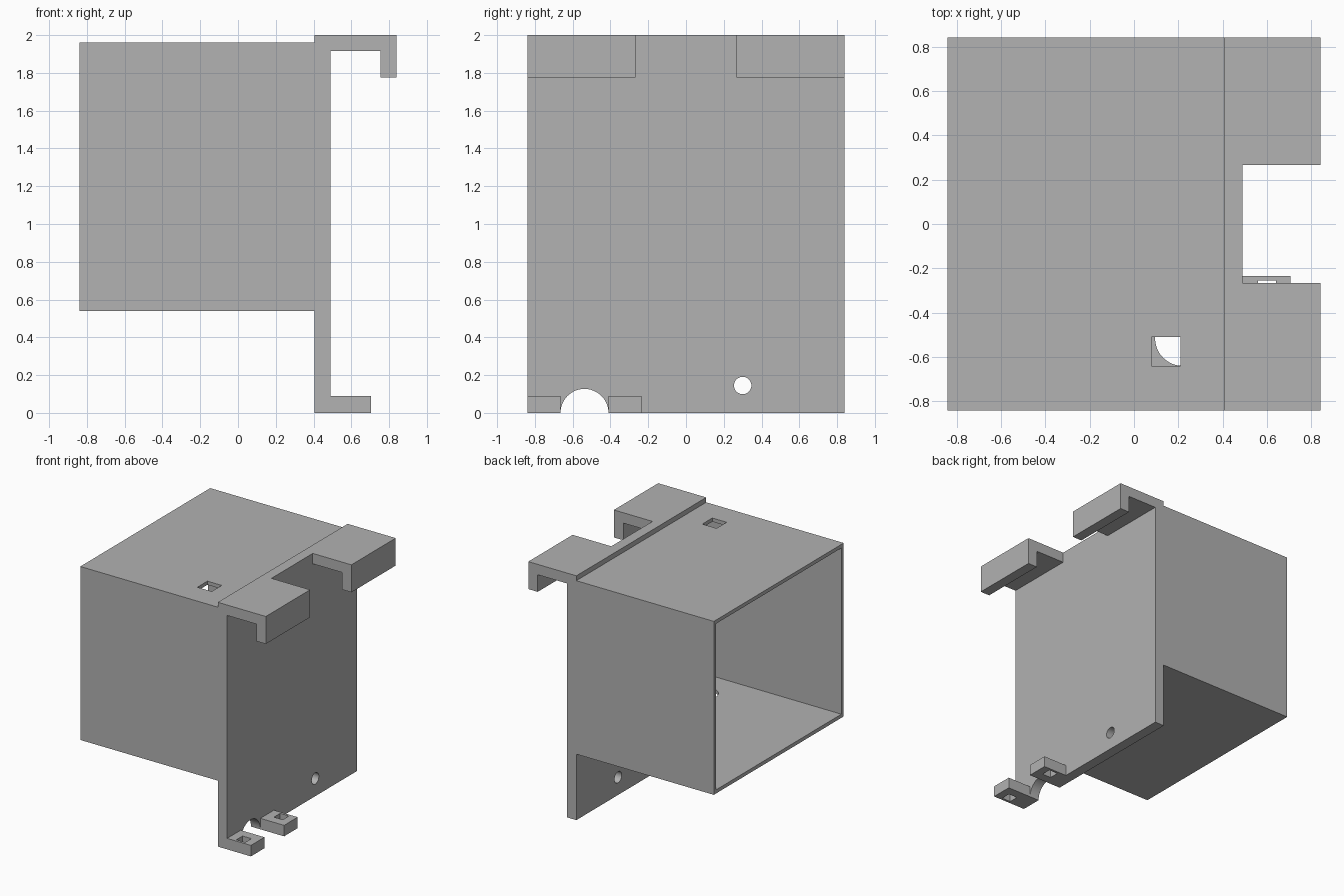
import bpy
import bmesh
from math import pi
from mathutils import Matrix, Vector

default = bpy.data.objects.get("Cube")
if default:
    bpy.data.objects.remove(default, do_unlink=True)

grey = bpy.data.materials.new("plain grey")
grey.use_nodes = True
colour = (0.445, 0.445, 0.445, 1)
grey.diffuse_color = colour
grey.node_tree.nodes["Principled BSDF"].inputs["Base Color"].default_value = colour


def finish(name, bm):
    bmesh.ops.recalc_face_normals(bm, faces=bm.faces)
    mesh = bpy.data.meshes.new(name)
    bm.to_mesh(mesh)
    bm.free()
    mesh.materials.append(grey)
    obj = bpy.data.objects.new(name, mesh)
    bpy.context.collection.objects.link(obj)
    return obj


def box(name, x, y, z):
    bm = bmesh.new()
    bmesh.ops.create_cube(bm, size=1)
    spans = (x, y, z)
    for v in bm.verts:
        v.co = Vector([s[0] if c < 0 else s[1] for c, s in zip(v.co, spans)])
    return finish(name, bm)


def cylinder(name, centre, radius, depth, axis):
    bm = bmesh.new()
    turn = Matrix.Rotation(pi / 2, 4, "Y") if axis == "X" else Matrix()
    bmesh.ops.create_cone(bm, cap_ends=True, segments=48, radius1=radius, radius2=radius,
                          depth=depth, matrix=Matrix.Translation(centre) @ turn)
    return finish(name, bm)


def cut(target, cutters):
    for cutter in cutters:
        cutter.hide_render = True
        mod = target.modifiers.new("cut", "BOOLEAN")
        mod.operation = "DIFFERENCE"
        mod.solver = "EXACT"
        mod.object = cutter
    bpy.context.view_layer.update()
    evaluated = target.evaluated_get(bpy.context.evaluated_depsgraph_get())
    mesh = bpy.data.meshes.new_from_object(evaluated)
    target.modifiers.clear()
    target.data = mesh
    for cutter in cutters:
        bpy.data.objects.remove(cutter, do_unlink=True)


def smooth_holes(obj):
    bpy.ops.object.select_all(action="DESELECT")
    obj.select_set(True)
    bpy.context.view_layer.objects.active = obj
    bpy.ops.object.shade_smooth_by_angle(angle=pi / 6)


W = 0.84        # half width
WALL = 0.03     # shell thickness
BACK = 0.405    # inner face of the mounting plate
FACE = 0.49     # outer face of the mounting plate

# Open-sided box with a square hole on top and a round hole in the floor
shell = box("open_box", (-W, BACK), (-W, W), (0.54, 1.96))
cut(shell, [
    box("cavity_cutter", (-1, 0.6), (-W + WALL, W - WALL), (0.54 + WALL, 1.96 - WALL)),
    box("top_hole_cutter", (0.08, 0.21), (-0.64, -0.51), (1.8, 2.1)),
    cylinder("floor_hole_cutter", (0.22, -0.515, 0.55), 0.125, 0.3, "Z"),
])
smooth_holes(shell)

# Mounting plate with hooks and feet, extruded from one side profile
profile = [(BACK, 0), (0.705, 0), (0.705, 0.09), (FACE, 0.09), (FACE, 1.915),
           (0.755, 1.915), (0.755, 1.775), (W, 1.775), (W, 2), (BACK, 2)]
bm = bmesh.new()
side = bm.faces.new([bm.verts.new((x, -W, z)) for x, z in profile])
extruded = bmesh.ops.extrude_face_region(bm, geom=[side])["geom"]
bmesh.ops.translate(bm, vec=(0, 2 * W, 0),
                    verts=[g for g in extruded if isinstance(g, bmesh.types.BMVert)])
plate = finish("mounting_plate", bm)

# Gaps between hooks and feet, cable arch, screw hole and tie slots
ARCH_Y = -0.5375
cutters = [
    box("hook_gap_cutter", (FACE, 1), (-0.267, 0.267), (1.5, 2.2)),
    box("foot_end_cutter", (FACE, 1), (-0.235, 1), (-0.2, 0.3)),
    box("foot_gap_cutter", (FACE, 1), (ARCH_Y - 0.127, ARCH_Y + 0.127), (-0.2, 0.3)),
    cylinder("arch_cutter", (0.45, ARCH_Y, 0), 0.127, 0.3, "X"),
    cylinder("screw_hole_cutter", (0.45, 0.3, 0.145), 0.046, 0.3, "X"),
]
for sign in (-1, 1):
    y = ARCH_Y + sign * 0.2425
    cutters.append(box("slot_cutter", (0.56, 0.64), (y - 0.04, y + 0.04), (-0.2, 0.3)))
cut(plate, cutters)
smooth_holes(plate)
